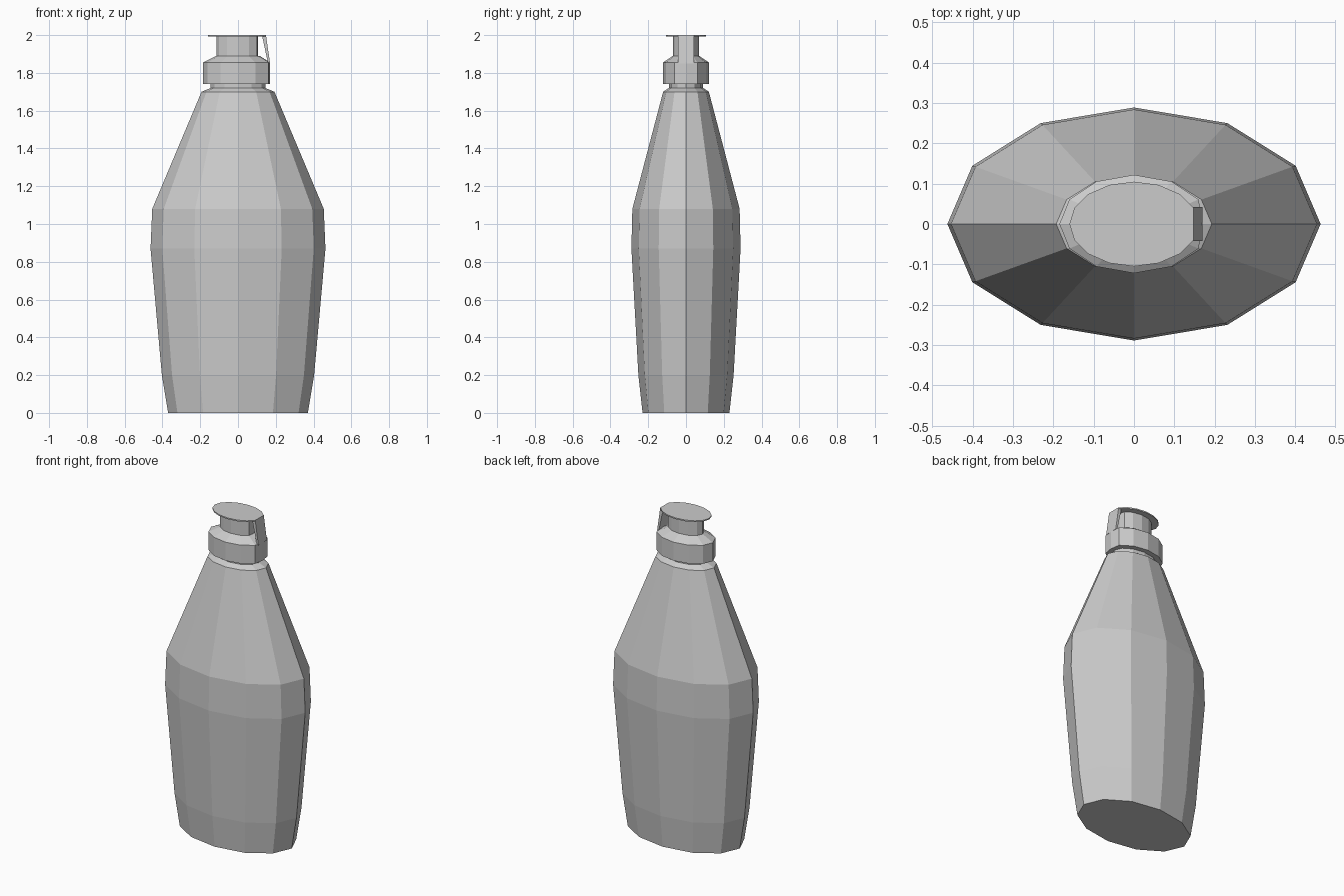
import bpy, bmesh
from math import cos, sin, tau

if "Cube" in bpy.data.objects:
    bpy.data.objects.remove(bpy.data.objects["Cube"])

def oval_loft(name, rings, sides=12, clip=9.0):
    """Stack of oval rings (z, rx, ry), capped; clip flattens the hinge side."""
    bm = bmesh.new()
    loops = []
    for z, rx, ry in rings:
        loops.append([bm.verts.new((min(rx * cos(tau * i / sides), clip),
                                    ry * sin(tau * i / sides), z))
                      for i in range(sides)])
    for a, b in zip(loops, loops[1:]):
        for i in range(sides):
            j = (i + 1) % sides
            bm.faces.new((a[i], a[j], b[j], b[i]))
    bm.faces.new(loops[0][::-1])
    bm.faces.new(loops[-1])
    return finish(name, bm)

def finish(name, bm):
    bmesh.ops.recalc_face_normals(bm, faces=bm.faces)
    mesh = bpy.data.meshes.new(name)
    bm.to_mesh(mesh)
    bm.free()
    obj = bpy.data.objects.new(name, mesh)
    bpy.context.collection.objects.link(obj)
    return obj

# Bottle body with shoulder and short neck
oval_loft("bottle_body", [(0, .37, .23), (.2, .403, .252), (.87, .463, .289),
                          (1.08, .454, .284), (1.70, .193, .121),
                          (1.72, .145, .091), (1.75, .145, .091)])

# Cap collar with sloped top, flattened on the hinge side
oval_loft("cap_collar", [(1.74, .185, .122), (1.855, .185, .122),
                         (1.89, .115, .07)], clip=.17)

# Spout between the collar and the lid
oval_loft("spout", [(1.88, .115, .07), (1.995, .115, .07)], clip=.105)

# Thin flip lid
oval_loft("lid", [(1.992, .16, .105), (2.0, .16, .105)], sides=16, clip=.148)

# Sloping hinge strap joining lid and collar
bm = bmesh.new()
profile = [(.17, 1.85), (.148, 2.0), (.128, 1.994), (.158, 1.855)]
front, back = [[bm.verts.new((x, y, z)) for x, z in profile] for y in (-.042, .042)]
for i in range(4):
    j = (i + 1) % 4
    bm.faces.new((front[i], front[j], back[j], back[i]))
bm.faces.new(front)
bm.faces.new(back[::-1])
finish("hinge_strap", bm)
